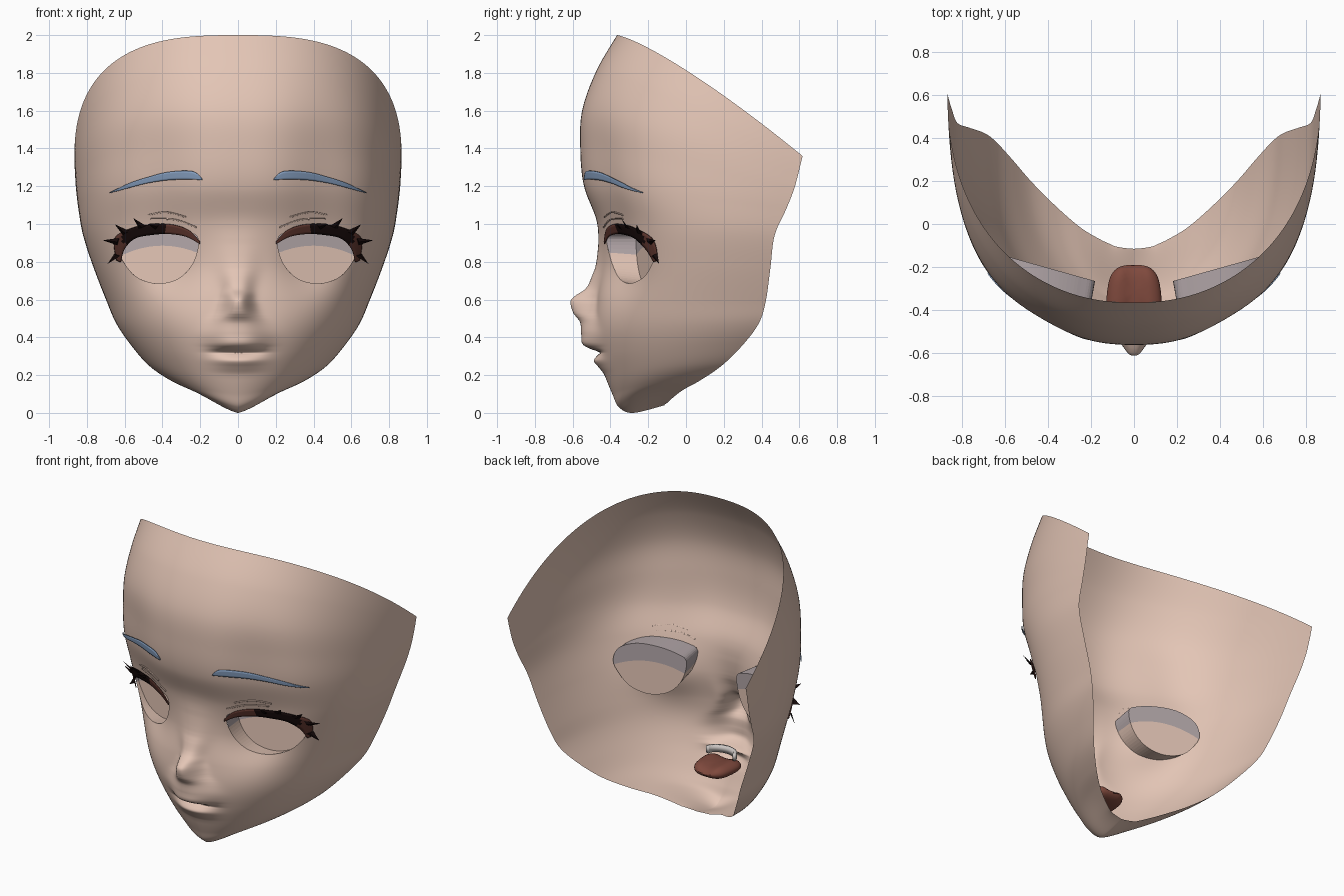
import bpy, bmesh, math
from mathutils import Vector
from mathutils.bvhtree import BVHTree

if "Cube" in bpy.data.objects:
    bpy.data.objects.remove(bpy.data.objects["Cube"])


def material(name, rgb):
    m = bpy.data.materials.new(name)
    m.diffuse_color = (*rgb, 1)
    m.use_nodes = True
    m.node_tree.nodes["Principled BSDF"].inputs["Base Color"].default_value = m.diffuse_color
    return m


SKIN = material("skin", (0.77, 0.56, 0.465))
GREY = material("eye_shadow_grey", (0.45, 0.385, 0.395))
BLUE = material("brow_blue", (0.24, 0.35, 0.53))
BLACK = material("lash_black", (0.008, 0.003, 0.003))
BROWN = material("lash_brown", (0.11, 0.036, 0.027))
TONGUE = material("tongue_red", (0.21, 0.066, 0.046))
TEETH = material("teeth_white", (0.62, 0.58, 0.56))


def catmull(pts, t, closed=False):
    """Point on a smooth curve through pts, t counted in points."""
    n = len(pts)
    i = int(math.floor(t)) if closed else min(int(t), n - 2)
    f = t - i
    pick = (lambda k: pts[k % n]) if closed else (lambda k: pts[max(0, min(n - 1, k))])
    p0, p1, p2, p3 = (pick(i + k) for k in (-1, 0, 1, 2))
    return [0.5 * (2*b + (c - a)*f + (2*a - 5*b + 4*c - d)*f*f + (3*b - a - 3*c + d)*f**3)
            for a, b, c, d in zip(p0, p1, p2, p3)]


def sample(pts, n):
    return [catmull(pts, k / n * (len(pts) - 1)) for k in range(n + 1)]


def add_object(name, bm, mats, rule=None, smooth=True):
    for f in bm.faces:
        f.smooth = smooth
        if rule:
            f.material_index = rule(f.calc_center_median())
    me = bpy.data.meshes.new(name)
    bm.to_mesh(me)
    bm.free()
    for m in mats:
        me.materials.append(m)
    ob = bpy.data.objects.new(name, me)
    bpy.context.collection.objects.link(ob)
    return ob


def grid(rows, flip=False):
    bm = bmesh.new()
    vs = [[bm.verts.new(p) for p in r] for r in rows]
    for a, b in zip(vs, vs[1:]):
        for j in range(len(a) - 1):
            q = (a[j], a[j + 1], b[j + 1], b[j])
            bm.faces.new(q[::-1] if flip else q)
    return bm


# Face rows: centre y, z / back edge x, y, z / section squareness / straight-jaw weight
ROWS = [(-.115, .04, .10, -.098, .053, 1.5, 1), (-.28, .0, .16, -.07, .08, 1.8, 1),
        (-.355, .03, .25, -.015, .122, 2.0, 1), (-.39, .10, .36, .08, .175, 2.0, .8),
        (-.43, .20, .475, .195, .255, 2.0, .5), (-.465, .32, .57, .305, .365, 2.1, .2),
        (-.485, .45, .645, .385, .475, 2.2, 0), (-.475, .60, .695, .42, .59, 2.35, 0),
        (-.45, .80, .765, .445, .77, 2.45, 0), (-.465, 1.0, .82, .468, .94, 2.5, 0),
        (-.54, 1.2, .845, .53, 1.08, 2.5, 0), (-.56, 1.4, .857, .57, 1.18, 2.45, 0),
        (-.55, 1.6, .862, .59, 1.25, 2.4, 0), (-.475, 1.81, .865, .605, 1.31, 2.3, 0),
        (-.365, 2.0, .866, .617, 1.36, 2.2, 0)]
# Nose and lips: height, added depth on the centre line, half width
DETAIL = sample([(.18, 0, .13), (.21, -.004, .13), (.24, -.018, .13), (.275, -.034, .13),
                 (.305, -.007, .13), (.32, .008, .125), (.345, -.05, .125), (.37, -.075, .135),
                 (.42, -.072, .14), (.48, -.076, .115), (.53, -.115, .085), (.585, -.135, .07),
                 (.615, -.12, .065), (.66, -.063, .07), (.73, -.04, .085), (.80, -.025, .10),
                 (1.0, -.005, .12), (1.2, 0, .12)], 400)


def detail(z):
    if z <= DETAIL[0][0] or z >= DETAIL[-1][0]:
        return 0, .1
    return min(DETAIL, key=lambda d: abs(d[0] - z))[1:]


def face_row(u, cols=100):
    yc, zc, xe, ye, ze, n, m = catmull(ROWS, u)
    dy, w = detail(zc) if u > 2.5 else (0, .1)
    flat = .05 * math.exp(-((u - 10) / 2.2) ** 2)      # flattened brow and temple
    half = []
    for j in range(cols + 1):
        t = math.pi / 2 * (j / cols) ** 1.6
        xf = math.sin(t) ** (2 / n)
        yf = 1 - max(math.cos(t), 0) ** (2 / n)
        x = xe * xf
        z = zc + (ze - zc) * (m * xf ** 1.3 + (1 - m) * yf ** 1.25)
        y = yc + (ye - yc) * yf + dy * math.exp(-(x / w) ** 2.6)
        y += flat * math.exp(-((x - .45) / .2) ** 2)
        y += .06 * math.exp(-((x - .37) / .16) ** 2 - ((z - .77) / .16) ** 2)  # eye socket
        half.append((x, y, z))
    return [(-x, y, z) for x, y, z in half[:0:-1]] + half


params = []
for i in range(len(ROWS) - 1):
    k = 26 if 4 <= i <= 7 else 12
    params += [i + a / k for a in range(k)]
params.append(len(ROWS) - 1)
face = grid([face_row(u) for u in params])
face.normal_update()
tree = BVHTree.FromBMesh(face)


def project(x, z, off=0.0):
    """Point on the front of the face, lifted by off."""
    loc, nor, _, _ = tree.ray_cast(Vector((x, -3, z)), Vector((0, 1, 0)))
    if nor.y > 0:
        nor = -nor
    return loc + nor * off


# Eye openings
EYE = [(.21, .92), (.235, .80), (.31, .715), (.42, .685), (.53, .715), (.60, .79),
       (.63, .86), (.60, .94), (.50, .985), (.38, .985), (.27, .96)]
outline = [catmull(EYE, k * len(EYE) / 220, True) for k in range(220)]


def in_eye(x, z):
    x, inside = abs(x), False
    if not (.19 < x < .65 and .67 < z < 1.01):
        return False
    for (ax, az), (bx, bz) in zip(outline, outline[1:] + outline[:1]):
        if (az > z) != (bz > z) and x < ax + (z - az) / (bz - az) * (bx - ax):
            inside = not inside
    return inside


hole = []
for f in face.faces:
    c = f.calc_center_median()
    if c.y < .1 and in_eye(c.x, c.z):
        hole.append(f)
bmesh.ops.delete(face, geom=hole, context='FACES')
for v in face.verts:
    if v.is_boundary and .15 < abs(v.co.x) < .68 and .65 < v.co.z < 1.03 and v.co.y < .1:
        px, pz = min(outline, key=lambda p: (p[0] - abs(v.co.x))**2 + (p[1] - v.co.z)**2)
        v.co = project(math.copysign(px, v.co.x), pz)
add_object("face_mask", face, [SKIN])


def arch(x):
    return 1.1 * (abs(x) - .40) ** 2


def eye_cup(side, name):
    """Socket wall running back to a slanted plate, grey above and skin below."""
    rings = [[project(side * x, z) for x, z in outline[::3]]]
    for r in (1, .7, .4, .1):
        ring = []
        for x, z in outline[::3]:
            px = .405 + (x - .42) * 1.06 * r
            ring.append((side * px, -.265 + (px - .18) * .28, .835 + (z - .84) * 1.07 * r))
        rings.append(ring)
    bm = grid([r + r[:1] for r in rings], side < 0)
    bmesh.ops.remove_doubles(bm, verts=bm.verts[:], dist=1e-5)
    bmesh.ops.holes_fill(bm, edges=[e for e in bm.edges if e.is_boundary and
                                    abs(e.verts[0].co.x * side - .405) < .06 and
                                    abs(e.verts[0].co.z - .835) < .06], sides=0)
    for v in bm.verts:
        v.co.z += arch(v.co.x)
    bmesh.ops.bisect_plane(bm, geom=bm.verts[:] + bm.edges[:] + bm.faces[:],
                           plane_co=(0, 0, .885), plane_no=(0, 0, 1))
    for f in bm.faces:
        f.material_index = int(f.calc_center_median().z > .885)
    for v in bm.verts:
        v.co.z -= arch(v.co.x)
    add_object(name, bm, [SKIN, GREY], smooth=False)


def plate(name, side, low, high, mats, rule=None, off=.012, n=40):
    """Thin plate hugging the face between two curves."""
    lo, hi = sample(low, n), sample(high, n)
    rows = [[project(side * (a[0] + (b[0] - a[0]) * k / 4), a[1] + (b[1] - a[1]) * k / 4, off)
             for a, b in zip(lo, hi)] for k in range(5)]
    ob = add_object(name, grid(rows, side < 0), mats, rule)
    mod = ob.modifiers.new("thickness", 'SOLIDIFY')
    mod.thickness = .006


def spikes(name, side):
    """Pointed lashes: flat-based pyramids leaning outward."""
    bm = bmesh.new()
    for bx, bz, tx, tz, w in ((.42, .99, .455, 1.015, .02), (.50, .985, .53, 1.045, .02),
                              (.585, .955, .62, 1.01, .02), (.625, .91, .675, .925, .02),
                              (.63, .84, .65, .80, .016)):
        d = Vector((tx - bx, tz - bz)).normalized() * w
        tip = bm.verts.new(project(side * tx, tz, .05))
        base = [bm.verts.new(p) for p in (project(side * (bx - d.y), bz + d.x, .012),
                                          project(side * (bx + d.y), bz - d.x, .012),
                                          project(side * bx, bz, .022))]
        bm.faces.new(base)
        for a, b in ((0, 1), (1, 2), (2, 0)):
            bm.faces.new((base[b], base[a], tip))
    bmesh.ops.recalc_face_normals(bm, faces=bm.faces[:])
    add_object(name, bm, [BLACK], smooth=False)


for side, tag in ((1, "left"), (-1, "right")):
    eye_cup(side, tag + "_eye")
    plate(tag + "_eyebrow", side,
          [(.187, 1.235), (.26, 1.237), (.37, 1.233), (.485, 1.215), (.58, 1.19), (.67, 1.165)],
          [(.19, 1.245), (.24, 1.28), (.36, 1.277), (.47, 1.25), (.57, 1.217), (.671, 1.168)], [BLUE])
    plate(tag + "_upper_lash", side,
          [(.198, .895), (.27, .935), (.36, .95), (.45, .945), (.54, .925), (.595, .87), (.615, .80)],
          [(.20, .91), (.26, .97), (.35, 1.0), (.45, 1.0), (.56, .98), (.645, .925), (.635, .81)],
          [BROWN, BLACK], lambda c: int(.38 < abs(c.x) < .61 and c.z > .90), .012)
    spikes(tag + "_lash_spikes", side)
    # Eyelid crease lines
    for k, pts in enumerate(([(.275, 1.035), (.38, 1.06), (.475, 1.045)],
                             [(.22, .98), (.33, 1.02), (.46, 1.025)])):
        plate(f"{tag}_eyelid_crease_{k + 1}", side, pts,
              [(x, z + .006) for x, z in pts], [SKIN], None, .006, 16)

# Tongue: flattened block with rounded sides and a centre groove
bm = bmesh.new()
bmesh.ops.create_uvsphere(bm, u_segments=32, v_segments=16, radius=1)
for v in bm.verts:
    x, y, z = v.co
    groove = .018 * math.exp(-(x / .25) ** 2) if z > 0 else 0
    x, y = (math.copysign(abs(c) ** .65, c) for c in (x, y))
    v.co = (x * (.125 - .015 * y), -.315 + .125 * y, .26 + .045 * z - groove)
add_object("tongue", bm, [TONGUE])

# Upper teeth: curved band behind the lips
arc = [(math.cos(a * math.pi / 24) * .105, -.36 - .075 * math.sin(a * math.pi / 24))
       for a in range(24, -1, -1)]
teeth = add_object("upper_teeth", grid([[(x, y, z) for x, y in arc] for z in (.305, .35)]), [TEETH])
teeth.modifiers.new("thickness", 'SOLIDIFY').thickness = .018
